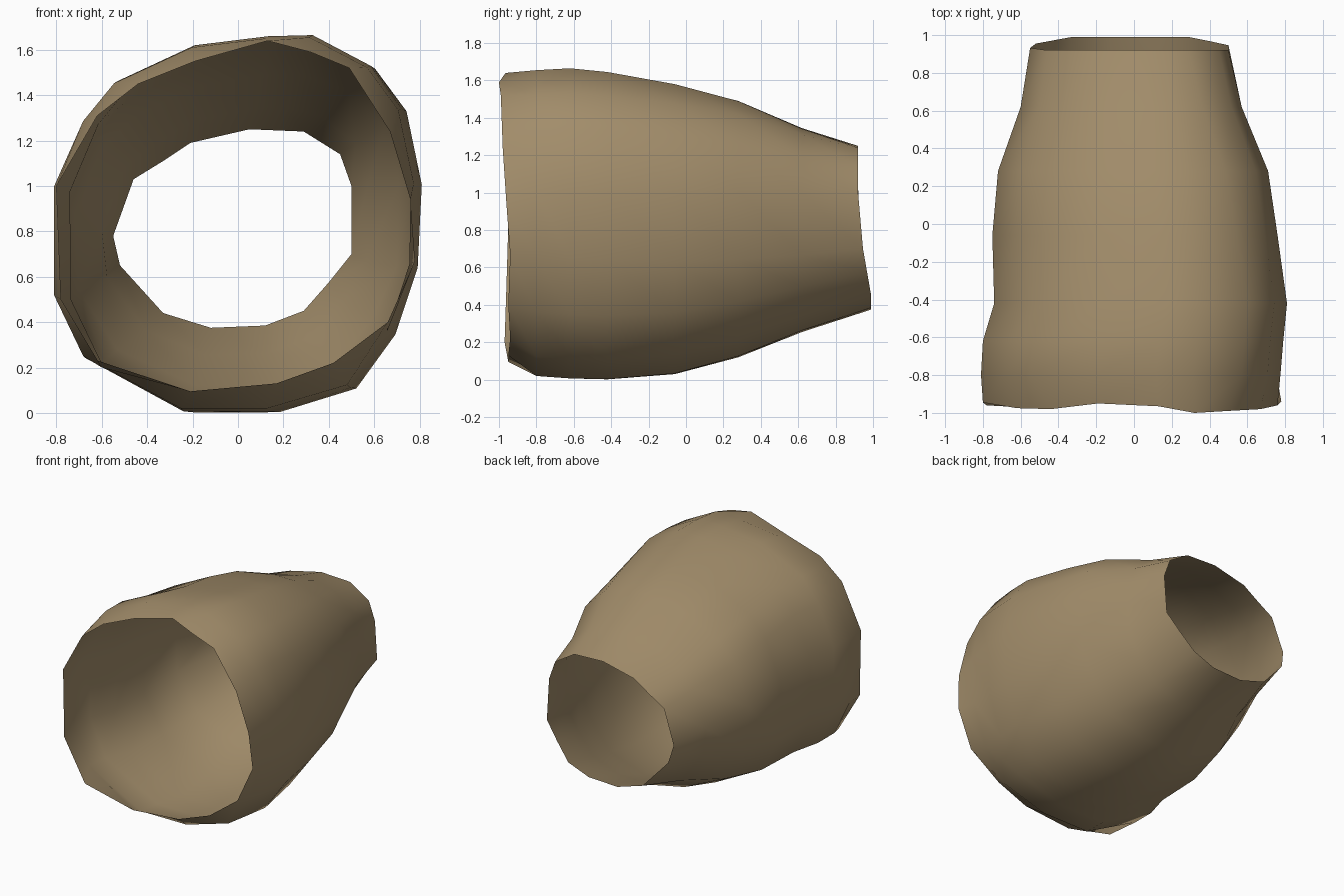
import bpy
import bmesh

if "Cube" in bpy.data.objects:
    bpy.data.objects.remove(bpy.data.objects["Cube"])

# Outlines (x, z), clockwise from the top: front rim, fullest section, back rim
FRONT = [(.13, 1.64), (.32, 1.59), (.49, 1.52), (.67, 1.24), (.76, .94), (.78, .67),
         (.66, .40), (.42, .22), (.17, .13), (-.21, .095), (-.60, .20), (-.78, .50),
         (-.80, 1.0), (-.62, 1.31), (-.44, 1.45), (-.19, 1.55)]
BODY = [(.14, 1.66), (.34, 1.665), (.60, 1.53), (.74, 1.34), (.81, 1.01), (.79, .65),
        (.69, .35), (.51, .11), (.15, .005), (-.24, .005), (-.68, .24), (-.81, .51),
        (-.81, 1.0), (-.68, 1.29), (-.54, 1.46), (-.19, 1.62)]
BACK = [(.05, 1.25), (.17, 1.245), (.29, 1.24), (.45, 1.14), (.50, 1.0), (.50, .70),
        (.40, .575), (.29, .45), (.12, .385), (-.12, .375), (-.33, .44), (-.52, .65),
        (-.55, .78), (-.46, 1.03), (-.33, 1.11), (-.21, 1.19)]

# Middle rings: y, left, right, bottom, top, blend towards the back outline
RINGS = [(-.80, -.81, .775, .02, 1.655, 0), (-.62, -.80, .79, .007, 1.665, 0),
         (-.42, -.74, .81, .002, 1.645, .05), (-.06, -.75, .76, .03, 1.58, .2),
         (.28, -.72, .71, .12, 1.49, .4), (.62, -.60, .57, .255, 1.345, .7)]

# Uneven front edge, one y per outline point
FRONT_Y = [-.965, -1.0, -.99, -.98, -.96, -.94, -.95, -.94,
           -.95, -.95, -.97, -.96, -.945, -.975, -.98, -.95]


def fit(points, left, right, bottom, top):
    """Stretch an outline to fill the given box."""
    xs, zs = zip(*points)
    sx = (right - left) / (max(xs) - min(xs))
    sz = (top - bottom) / (max(zs) - min(zs))
    return [(left + (x - min(xs)) * sx, bottom + (z - min(zs)) * sz) for x, z in points]


def back_y(z):
    """The back edge leans out near the bottom."""
    return .92 + .07 * min(1, max(0, (.85 - z) / .4))


rings = [[(x, y, z) for (x, z), y in zip(FRONT, FRONT_Y)]]
for y, left, right, bottom, top, t in RINGS:
    box = (left, right, bottom, top)
    mixed = [(a[0] + (b[0] - a[0]) * t, a[1] + (b[1] - a[1]) * t)
             for a, b in zip(fit(BODY, *box), fit(BACK, *box))]
    rings.append([(x, y, z) for x, z in fit(mixed, *box)])
rings.append([(x, back_y(z), z) for x, z in BACK])

# Open single-walled tube, bridged ring to ring
bm = bmesh.new()
loops = [[bm.verts.new(p) for p in ring] for ring in rings]
n = len(FRONT)
for a, b in zip(loops, loops[1:]):
    for i in range(n):
        j = (i + 1) % n
        bm.faces.new((a[i], b[i], b[j], a[j]))
bmesh.ops.recalc_face_normals(bm, faces=bm.faces)
# Make the outer side the front of every face
top_face = max(bm.faces, key=lambda f: f.calc_center_median().z)
if top_face.normal.z < 0:
    bmesh.ops.reverse_faces(bm, faces=bm.faces)
for f in bm.faces:
    f.smooth = True

mesh = bpy.data.meshes.new("tapered_tube")
bm.to_mesh(mesh)
bm.free()
tube = bpy.data.objects.new("tapered_tube", mesh)
bpy.context.collection.objects.link(tube)

tan = bpy.data.materials.new("tan")
tan.diffuse_color = (.36, .265, .145, 1)
tan.use_nodes = True
tan.node_tree.nodes["Principled BSDF"].inputs["Base Color"].default_value = tan.diffuse_color
mesh.materials.append(tan)
